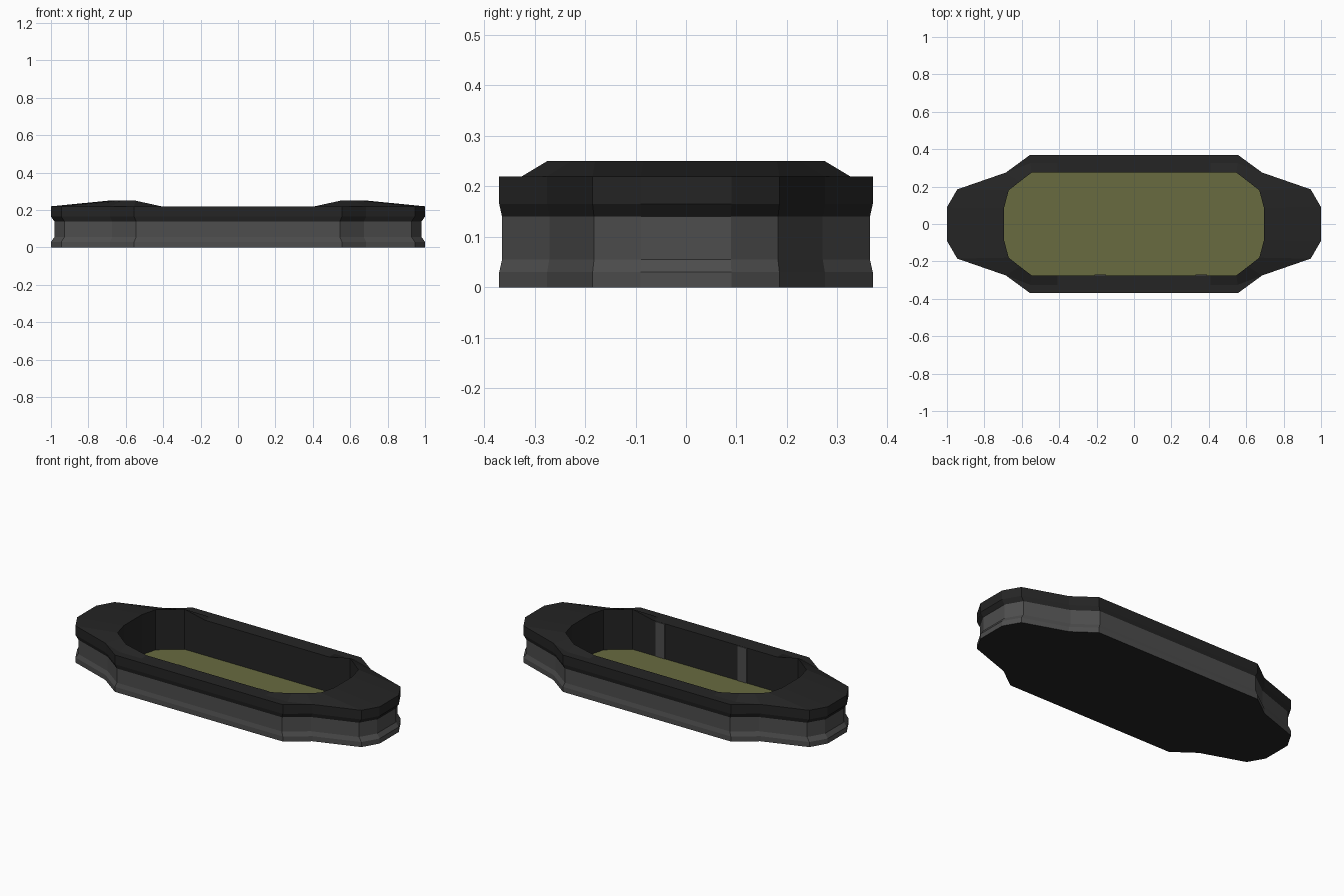
import bpy, bmesh

if "Cube" in bpy.data.objects:
    bpy.data.objects.remove(bpy.data.objects["Cube"])

def material(name, rgb):
    m = bpy.data.materials.new(name)
    m.diffuse_color = (*rgb, 1)
    m.use_nodes = True
    m.node_tree.nodes["Principled BSDF"].inputs["Base Color"].default_value = m.diffuse_color
    return m

DARK = material("dark rubber", (0.018, 0.018, 0.018))
GREY = material("grey hull", (0.074, 0.074, 0.074))
OLIVE = material("olive floor", (0.138, 0.147, 0.051))

def ring(quarter):
    """Mirror a +x +y quarter outline of (x, y, z) into a full loop."""
    half = quarter + [(-x, y, z) for x, y, z in reversed(quarter)]
    return half + [(-x, -y, z) for x, y, z in half]

def build(name, rings, mats, cap_start=False, cap_end=False):
    """Skin consecutive loops; mats = one material per band."""
    bm = bmesh.new()
    loops = [[bm.verts.new(p) for p in r] for r in rings]
    slots = list(dict.fromkeys(mats))
    n = len(loops[0])
    for a, b, m in zip(loops, loops[1:], mats):
        for i in range(n):
            j = (i + 1) % n
            f = bm.faces.new((a[i], a[j], b[j], b[i]))
            f.material_index = slots.index(m)
    if cap_start:
        f = bm.faces.new(loops[0][::-1])
        f.material_index = slots.index(mats[0])
    if cap_end:
        f = bm.faces.new(loops[-1])
        f.material_index = slots.index(mats[-1])
    bmesh.ops.remove_doubles(bm, verts=bm.verts, dist=0.0005)
    me = bpy.data.meshes.new(name)
    bm.to_mesh(me)
    bm.free()
    for m in slots:
        me.materials.append(m)
    ob = bpy.data.objects.new(name, me)
    bpy.context.collection.objects.link(ob)
    return ob

OUTER = [(1, .09), (.945, .185), (.685, .275), (.555, .37), (.41, .37)]
MIDDLE = [(1, .09), (.945, .185), (.685, .275), (.555, .325), (.41, .325)]
INNER = [(.695, .085), (.67, .18), (.61, .227), (.547, .275), (.41, .275)]

def level(outline, z, sx=1.0, sy=1.0):
    return ring([(x * sx, y * sy, z) for x, y in outline])

# hull with pinched waist, lower grey part
waist = (.982, .985)
build("lower_hull", [level(OUTER, 0), level(OUTER, .03),
                     level(OUTER, .055, *waist), level(OUTER, .14, *waist)],
      [GREY] * 3)

# underside plate
build("underside", [level(OUTER, 0), level(OUTER, .001)], [DARK], cap_start=True)

# dark upper rim with raised ends, and the inner walls
crest = ring([(x, y, .22 if x < .5 else .25) for x, y in INNER])
build("upper_rim", [level(OUTER, .14, *waist), level(OUTER, .165),
                    level(OUTER, .22), level(MIDDLE, .22),
                    crest, level(INNER, .01)], [DARK] * 5)

# basin floor
build("basin_floor", [level(INNER, .009), level(INNER, .01)], [OLIVE], cap_end=True)

# grey strips on the front inner wall
for k, x in enumerate((.36, -.18)):
    bpy.ops.mesh.primitive_cube_add(size=1, location=(x, -.273, .115))
    strip = bpy.context.object
    strip.name = f"wall_strip_{k + 1}"
    strip.scale = (.06, .005, .208)
    strip.data.materials.append(GREY)
